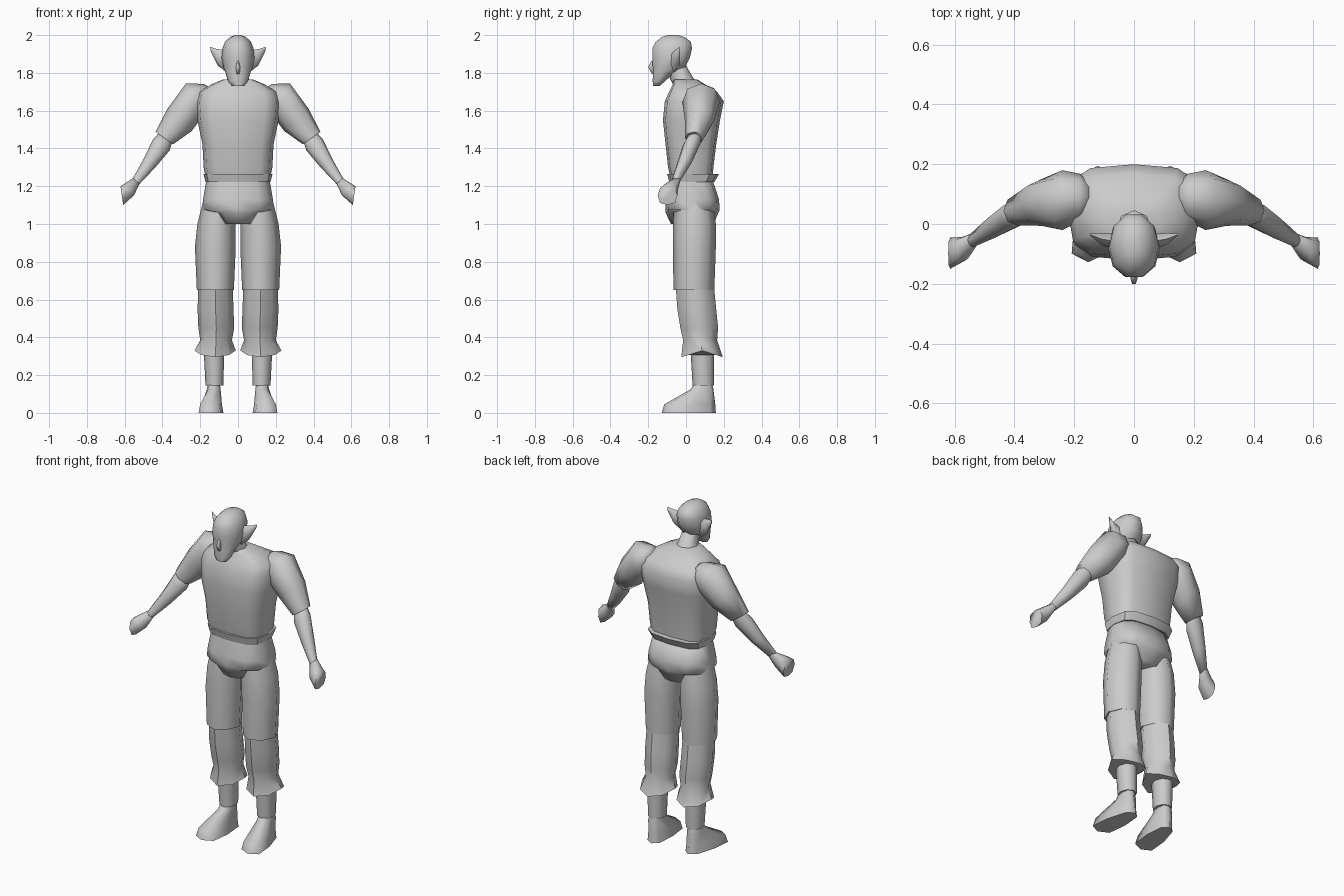
import bpy, bmesh, math
from mathutils import Vector

default = bpy.data.objects.get("Cube")
if default:
    bpy.data.objects.remove(default)

grey = bpy.data.materials.new("plain grey")
grey.use_nodes = True
COLOUR = (0.6, 0.6, 0.6, 1)
grey.diffuse_color = COLOUR
grey.node_tree.nodes["Principled BSDF"].inputs["Base Color"].default_value = COLOUR


def loft(name, rings, sides=8, power=0.95, mirror=False, angle=75):
    """Skin rings of (centre, half-axis u, half-axis v, dip at the v ends)."""
    bm = bmesh.new()
    loops = []
    for c, u, v, dip in rings:
        loop = []
        for i in range(sides):
            t = math.tau * i / sides
            a, b = math.cos(t), math.sin(t)
            a = math.copysign(abs(a) ** power, a)
            b = math.copysign(abs(b) ** power, b)
            loop.append(bm.verts.new(c + u * a + v * b - Vector((0, 0, dip * abs(b)))))
        loops.append(loop)
    for low, high in zip(loops, loops[1:]):
        for i in range(sides):
            j = (i + 1) % sides
            bm.faces.new((low[i], low[j], high[j], high[i]))
    bm.faces.new(loops[0][::-1])
    bm.faces.new(loops[-1])
    bmesh.ops.recalc_face_normals(bm, faces=bm.faces)
    mesh = bpy.data.meshes.new(name)
    bm.to_mesh(mesh)
    bm.free()
    mesh.materials.append(grey)
    ob = bpy.data.objects.new(name, mesh)
    bpy.context.collection.objects.link(ob)
    bpy.ops.object.select_all(action='DESELECT')
    ob.select_set(True)
    bpy.context.view_layer.objects.active = ob
    bpy.ops.object.shade_smooth_by_angle(angle=math.radians(angle))
    if mirror:
        ob.modifiers.new("mirror", 'MIRROR')
    return ob


def slab(z, x0, x1, y0, y1, dip=0):
    """Level ring given by its extents."""
    return (Vector(((x0 + x1) / 2, (y0 + y1) / 2, z)),
            Vector(((x1 - x0) / 2, 0, 0)), Vector((0, (y1 - y0) / 2, 0)), dip)


def mid(z, w, y0, y1, dip=0):
    """Level ring centred on the body."""
    return slab(z, -w, w, y0, y1, dip)


def limb(x, y, z, half, depth, tilt):
    """Ring across an arm, tilted in the front plane."""
    t = math.radians(tilt)
    return (Vector((x, y, z)), Vector((math.cos(t), 0, math.sin(t))) * half,
            Vector((0, depth, 0)), 0)


# Trunk
loft("torso", [
    mid(1.23, .168, -.08, .14), mid(1.30, .182, -.095, .145),
    mid(1.42, .188, -.108, .16), mid(1.55, .215, -.122, .18),
    mid(1.65, .222, -.112, .2), mid(1.70, .205, -.09, .165),
    mid(1.74, .14, -.07, .1), mid(1.765, .08, -.065, .06)],
    sides=12, power=.6)
loft("neck", [mid(1.72, .085, -.06, .09), mid(1.77, .055, -.085, .04),
              mid(1.84, .045, -.1, 0)])
loft("belt", [mid(1.222, .172, -.088, .15), mid(1.265, .183, -.1, .175)],
     sides=12, power=.65, angle=40)
loft("pelvis", [
    mid(1.23, .168, -.083, .142), mid(1.13, .185, -.105, .175),
    mid(1.075, .19, -.11, .178), mid(1.06, .125, -.108, .172),
    mid(1.0, .08, -.08, .145)], sides=12, power=.75)

# Head
loft("head", [
    mid(1.73, .032, -.175, -.14), mid(1.755, .053, -.178, -.11),
    mid(1.80, .066, -.178, -.06), mid(1.83, .078, -.18, 0),
    mid(1.88, .087, -.183, .025), mid(1.93, .082, -.183, .037),
    mid(1.965, .068, -.165, .03), mid(1.99, .042, -.13, -.005),
    mid(2.0, .016, -.1, -.04)], sides=10)
loft("nose", [mid(1.795, .009, -.182, -.16), mid(1.83, .012, -.203, -.16),
              mid(1.862, .005, -.186, -.16)], sides=6)
loft("ear", [limb(.058, -.06, 1.862, .058, .03, 95),
             limb(.108, -.05, 1.882, .044, .022, 88),
             limb(.146, -.035, 1.925, .013, .004, 80)],
     sides=6, mirror=True)

# Arms
loft("upper_arm", [
    limb(.15, .09, 1.68, .045, .045, 90), limb(.18, .088, 1.665, .077, .08, 88),
    limb(.24, .08, 1.645, .105, .1, 70), limb(.31, .072, 1.55, .087, .078, 42),
    limb(.39, .045, 1.455, .057, .05, 35)], mirror=True)
loft("forearm", [
    limb(.375, .05, 1.47, .04, .035, 38), limb(.405, .03, 1.42, .053, .045, 35),
    limb(.47, -.01, 1.32, .038, .038, 35), limb(.54, -.055, 1.225, .023, .023, 35)],
    mirror=True)
loft("hand", [
    limb(.535, -.05, 1.232, .021, .021, 38), limb(.575, -.085, 1.183, .04, .042, 52),
    limb(.615, -.098, 1.15, .05, .052, 82)], power=.75, mirror=True)

# Legs
loft("thigh", [
    slab(1.12, .02, .185, -.06, .14), slab(1.0, .012, .215, -.07, .158),
    slab(.88, .012, .228, -.07, .158), slab(.65, .022, .218, -.066, .15)],
    power=1.15, mirror=True)
loft("trouser_cuff", [
    slab(.68, .028, .21, -.055, .147), slab(.55, .024, .214, -.046, .16),
    slab(.45, .02, .21, -.03, .17), slab(.385, .032, .2, -.015, .165),
    slab(.33, .012, .23, -.025, .195, .035)], power=1.15, mirror=True, angle=50)
loft("shin", [slab(.4, .07, .185, .02, .15), slab(.145, .078, .172, .035, .148)],
     mirror=True)
foot = loft("foot", [
    slab(.17, .098, .155, .05, .135), slab(.125, .092, .165, .025, .145),
    slab(.045, .072, .206, -.115, .155), slab(0, .062, .214, -.128, .158)],
    power=.65, mirror=True, angle=60)
# Narrow the heels and turn the toes slightly outward
for v in foot.data.vertices:
    if v.co.z < .06:
        reach = (.155 - v.co.y) / .28
        v.co.x = .138 + (v.co.x - .138) * (.6 + .4 * reach) + .03 * (reach - .5)
